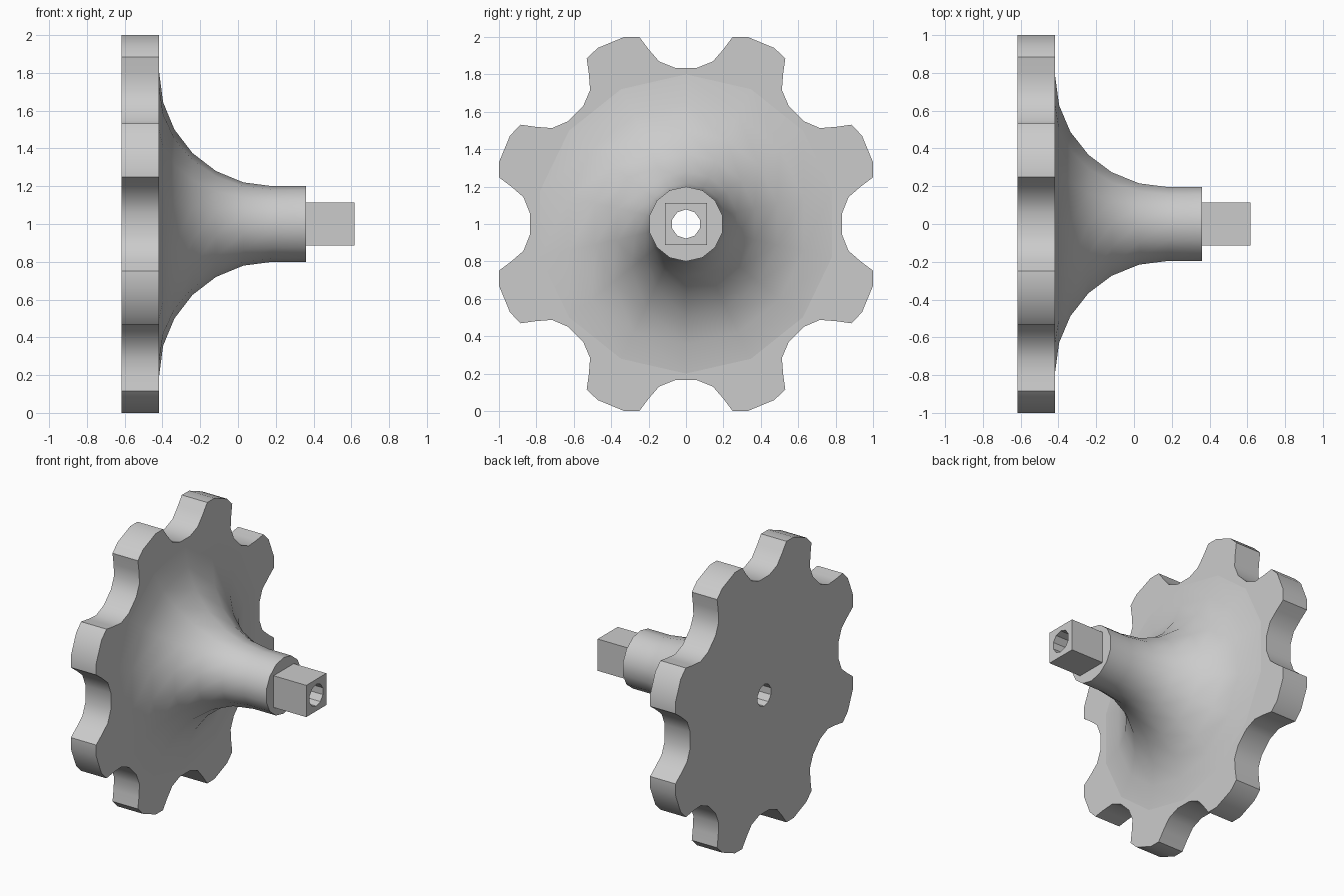
import bpy
import bmesh
from math import sin, cos, radians, pi

if "Cube" in bpy.data.objects:
    bpy.data.objects.remove(bpy.data.objects["Cube"], do_unlink=True)

BACK, PLATE, HUB, TIP = -0.617, -0.417, 0.36, 0.617   # stations along the axle
AXIS_Z = 1.0

grey = bpy.data.materials.new("light grey")
grey.use_nodes = True
grey.diffuse_color = (0.6, 0.6, 0.6, 1)
grey.node_tree.nodes["Principled BSDF"].inputs["Base Color"].default_value = (0.6, 0.6, 0.6, 1)


def circle(radius, sides, turn=0.0):
    """Cross-section around the axle, angles measured from the top."""
    return [(radius * sin(turn + 2 * pi * i / sides),
             radius * cos(turn + 2 * pi * i / sides)) for i in range(sides)]


def loft(name, rings):
    """Capped solid through (x, cross-section) rings."""
    bm = bmesh.new()
    loops = [[bm.verts.new((x, y, z + AXIS_Z)) for y, z in ring] for x, ring in rings]
    for a, b in zip(loops, loops[1:]):
        for i in range(len(a)):
            j = (i + 1) % len(a)
            bm.faces.new((a[i], a[j], b[j], b[i]))
    bm.faces.new(loops[0])
    bm.faces.new(loops[-1])
    bmesh.ops.recalc_face_normals(bm, faces=bm.faces)
    mesh = bpy.data.meshes.new(name)
    bm.to_mesh(mesh)
    bm.free()
    mesh.materials.append(grey)
    obj = bpy.data.objects.new(name, mesh)
    bpy.context.collection.objects.link(obj)
    return obj


# Scalloped plate: half a lobe, mirrored, then repeated eight times
half_lobe = [(0.837, 4.0), (0.881, 9.4), (0.956, 12.1), (1.031, 14.0), (1.053, 18.3)]
lobe = half_lobe + [(r, 45 - a) for r, a in reversed(half_lobe)]
outline = [(r * sin(radians(a + 45 * k)), r * cos(radians(a + 45 * k)))
           for k in range(8) for r, a in lobe]
plate = loft("scalloped_plate", [(BACK, outline), (PLATE, outline)])

# Flared hub: quarter-circle fillet running into a straight neck
SIDES, FILLET = 14, 0.6
flare = [(PLATE + FILLET * (1 - cos(radians(15 * i))), 0.8 - FILLET * sin(radians(15 * i)))
         for i in range(7)]
hub = loft("flared_hub", [(x, circle(r, SIDES)) for x, r in flare + [(HUB, 0.2)]])

# Square drive stem
square = circle(0.113 * 2 ** 0.5, 4, pi / 4)
stem = loft("square_stem", [(HUB, square), (TIP, square)])

# Bore through everything
bore = circle(0.078, 10)
cutter = loft("bore_cutter", [(BACK - 0.1, bore), (TIP + 0.1, bore)])
cutter.hide_render = True
for part in (plate, hub, stem):
    cut = part.modifiers.new("bore", "BOOLEAN")
    cut.operation = "DIFFERENCE"
    cut.solver = "EXACT"
    cut.object = cutter
    bpy.ops.object.select_all(action="DESELECT")
    part.select_set(True)
    bpy.context.view_layer.objects.active = part
    bpy.ops.object.modifier_apply(modifier=cut.name)
    bpy.ops.object.shade_smooth_by_angle(angle=radians(30))
bpy.data.objects.remove(cutter, do_unlink=True)
